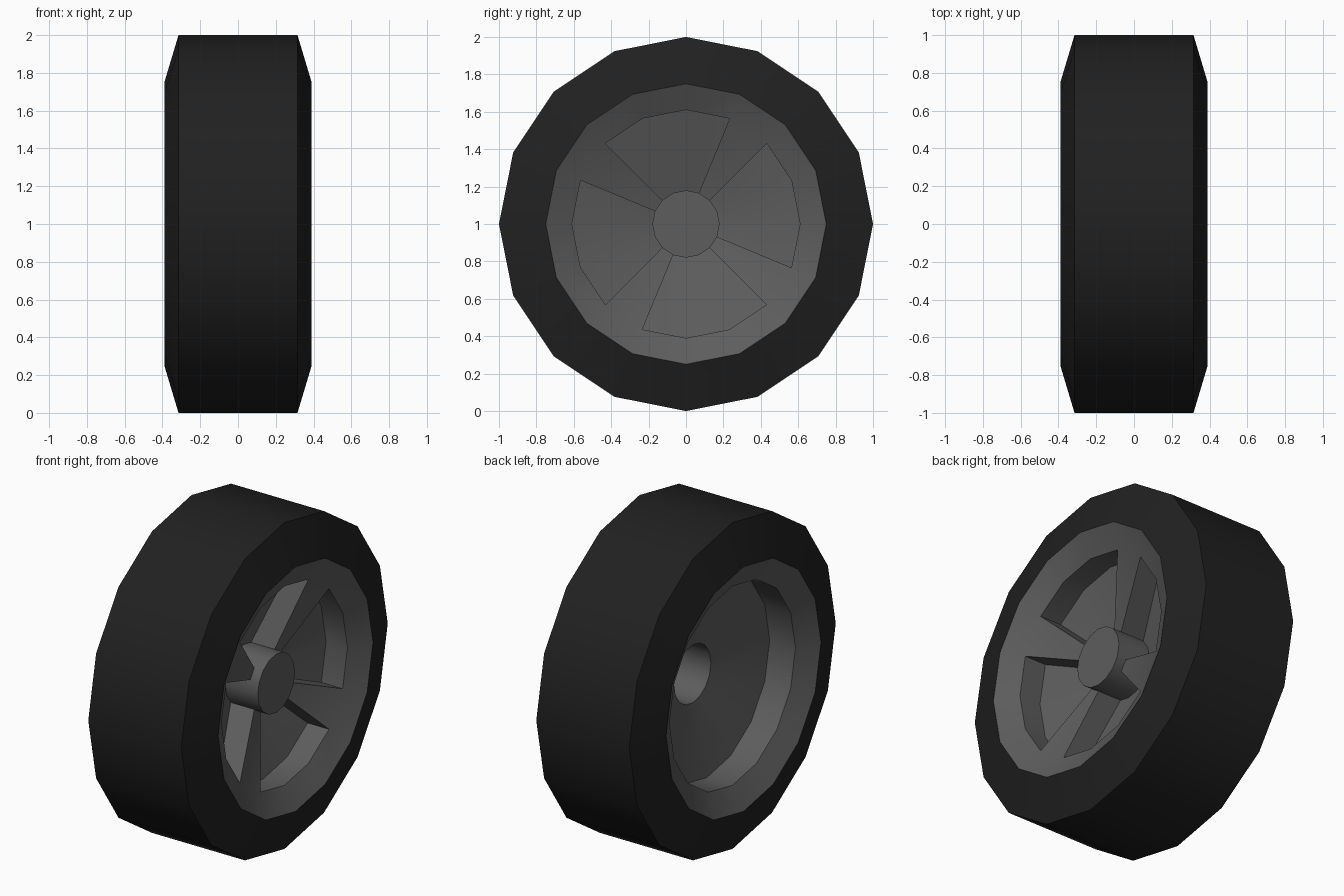
import bpy, bmesh
from math import cos, sin, pi, radians

if "Cube" in bpy.data.objects:
    bpy.data.objects.remove(bpy.data.objects["Cube"])

N = 16  # sides of the wheel


def pt(x, r, i):
    a = 2 * pi * i / N
    return (x, r * cos(a), 1 + r * sin(a))


def quad(bm, pts):
    bm.faces.new([bm.verts.new(p) for p in pts])


def strip(bm, profile, i):
    """One wedge of a turned profile of (x, radius) points."""
    for (x0, r0), (x1, r1) in zip(profile, profile[1:]):
        quad(bm, [pt(x0, r0, i), pt(x1, r1, i), pt(x1, r1, i + 1), pt(x0, r0, i + 1)])


def disc(bm, x, r):
    quad(bm, [pt(x, r, i) for i in range(N)])


def finish(bm, name, shade):
    bmesh.ops.remove_doubles(bm, verts=bm.verts, dist=0.0005)
    bmesh.ops.recalc_face_normals(bm, faces=bm.faces)
    me = bpy.data.meshes.new(name)
    bm.to_mesh(me)
    bm.free()
    ob = bpy.data.objects.new(name, me)
    bpy.context.collection.objects.link(ob)
    mat = bpy.data.materials.new(name + "_material")
    mat.diffuse_color = (shade, shade, shade, 1)
    mat.use_nodes = True
    mat.node_tree.nodes["Principled BSDF"].inputs["Base Color"].default_value = mat.diffuse_color
    me.materials.append(mat)
    bpy.ops.object.select_all(action='DESELECT')
    ob.select_set(True)
    bpy.context.view_layer.objects.active = ob
    bpy.ops.object.shade_smooth_by_angle(angle=radians(30))
    return ob


# Tyre: tread and two sloping sidewalls
bm = bmesh.new()
for i in range(N):
    strip(bm, [(0.39, 0.75), (0.315, 1), (-0.315, 1), (-0.39, 0.75)], i)
finish(bm, "tyre", 0.015)

# Rim: dished back with hub bore, front lip, four spokes, hub
LIP = (0.315, 0.61)         # outer end of spoke face
SPOKE_IN = (0.20, 0.18)     # spoke face meets hub
PLATE_OUT = (0.17, 0.61)    # recessed plate, outer edge
PLATE_IN = (0.04, 0.18)     # recessed plate meets hub
HUB_END = (0.26, 0.18)

bm = bmesh.new()
for i in range(N):
    # back dish and bore
    strip(bm, [(-0.39, 0.75), (-0.315, 0.61), (-0.14, 0.61),
               (-0.044, 0.178), (0.255, 0.178)], i)
    # front lip, then either a spoke or a window
    if i % 4 == 2:
        strip(bm, [(0.39, 0.75), LIP, SPOKE_IN, HUB_END], i)
        for k in (i, i + 1):  # spoke side walls
            quad(bm, [pt(*p, k) for p in (LIP, SPOKE_IN, PLATE_IN, PLATE_OUT)])
    else:
        strip(bm, [(0.39, 0.75), LIP, PLATE_OUT, PLATE_IN, SPOKE_IN, HUB_END], i)
disc(bm, *HUB_END)
disc(bm, 0.255, 0.178)
finish(bm, "rim", 0.11)
